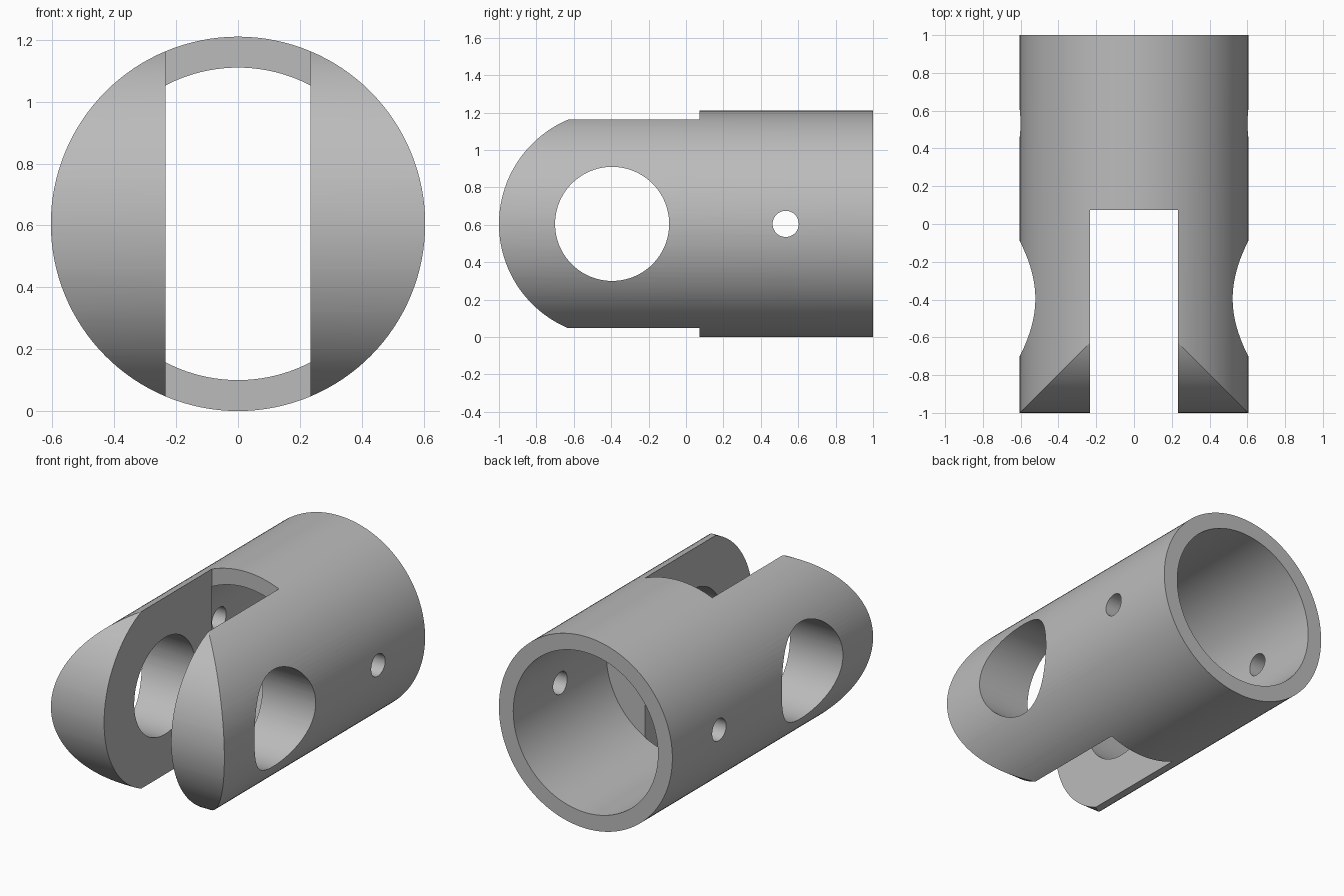
import bpy, bmesh, math
from mathutils import Matrix, Vector

default = bpy.data.objects.get("Cube")
if default:
    bpy.data.objects.remove(default, do_unlink=True)

R = 0.605          # outer radius, also the height of the axis
BORE = 0.505       # socket radius
SLOT = 0.234       # half width of the fork slot
FLOOR = 0.072      # where socket and slot meet
PIN_Y = -0.395     # centre of the rounded fork ends


def add_object(name, bm):
    bmesh.ops.recalc_face_normals(bm, faces=bm.faces)
    mesh = bpy.data.meshes.new(name)
    bm.to_mesh(mesh)
    bm.free()
    obj = bpy.data.objects.new(name, mesh)
    bpy.context.collection.objects.link(obj)
    return obj


def cylinder(name, radius, axis, start, end, y=0.0, sides=128):
    """Cylinder along x or y, centred at axis height."""
    bm = bmesh.new()
    mid = (start + end) / 2
    if axis == 'Y':
        turn, centre = Matrix.Rotation(math.pi / 2, 4, 'X'), Vector((0, mid, R))
    else:
        turn, centre = Matrix.Rotation(math.pi / 2, 4, 'Y'), Vector((mid, y, R))
    bmesh.ops.create_cone(bm, cap_ends=True, segments=sides, radius1=radius,
                          radius2=radius, depth=end - start,
                          matrix=Matrix.Translation(centre) @ turn)
    return add_object(name, bm)


def box(name, low, high):
    low, high = Vector(low), Vector(high)
    bm = bmesh.new()
    bmesh.ops.create_cube(bm, size=1, matrix=Matrix.Translation((low + high) / 2)
                          @ Matrix.Diagonal((high - low).to_4d()))
    return add_object(name, bm)


def rounded_block(name):
    """Side profile with a round front, extruded across x."""
    steps, limit = 64, math.radians(75)
    angles = [limit * (2 * i / steps - 1) for i in range(steps + 1)]
    profile = [(PIN_Y - R * math.cos(a), R + R * math.sin(a)) for a in angles]
    back_y = profile[0][0]
    profile += [(back_y, 1.5), (1.5, 1.5), (1.5, -0.3), (back_y, -0.3)]
    bm = bmesh.new()
    face = bm.faces.new([bm.verts.new((-1, y, z)) for y, z in profile])
    side = bmesh.ops.extrude_face_region(bm, geom=[face])["geom"]
    bmesh.ops.translate(bm, vec=(2, 0, 0),
                        verts=[v for v in side if isinstance(v, bmesh.types.BMVert)])
    return add_object(name, bm)


def combine(target, cutter, operation='DIFFERENCE'):
    cutter.hide_render = True
    mod = target.modifiers.new(cutter.name, 'BOOLEAN')
    mod.operation, mod.solver, mod.object = operation, 'EXACT', cutter
    bpy.context.view_layer.objects.active = target
    bpy.ops.object.modifier_apply(modifier=mod.name)
    bpy.data.objects.remove(cutter, do_unlink=True)


# Round body with rounded fork ends
body = cylinder("fork_coupling", R, 'Y', -1.05, 1.0)
combine(body, rounded_block("fork_rounding"), 'INTERSECT')

# Blind socket from the back, slot from the front
combine(body, cylinder("socket_cutter", BORE, 'Y', FLOOR, 1.2))
combine(body, box("slot_cutter", (-SLOT, -1.3, -0.3), (SLOT, FLOOR + 0.001, 1.5)))

# Large pin hole through the fork, small hole through the socket
combine(body, cylinder("pin_hole_cutter", 0.305, 'X', -1, 1, y=PIN_Y, sides=96))
combine(body, cylinder("small_hole_cutter", 0.07, 'X', -1, 1, y=0.533, sides=48))

# Plain grey metal
grey = bpy.data.materials.new("grey_metal")
grey.use_nodes = True
colour = (0.5, 0.5, 0.5, 1)
grey.diffuse_color = colour
grey.node_tree.nodes["Principled BSDF"].inputs["Base Color"].default_value = colour
body.data.materials.clear()
body.data.materials.append(grey)
for poly in body.data.polygons:
    poly.material_index = 0

bpy.ops.object.select_all(action='DESELECT')
body.select_set(True)
bpy.context.view_layer.objects.active = body
bpy.ops.object.shade_smooth_by_angle(angle=math.radians(30))
